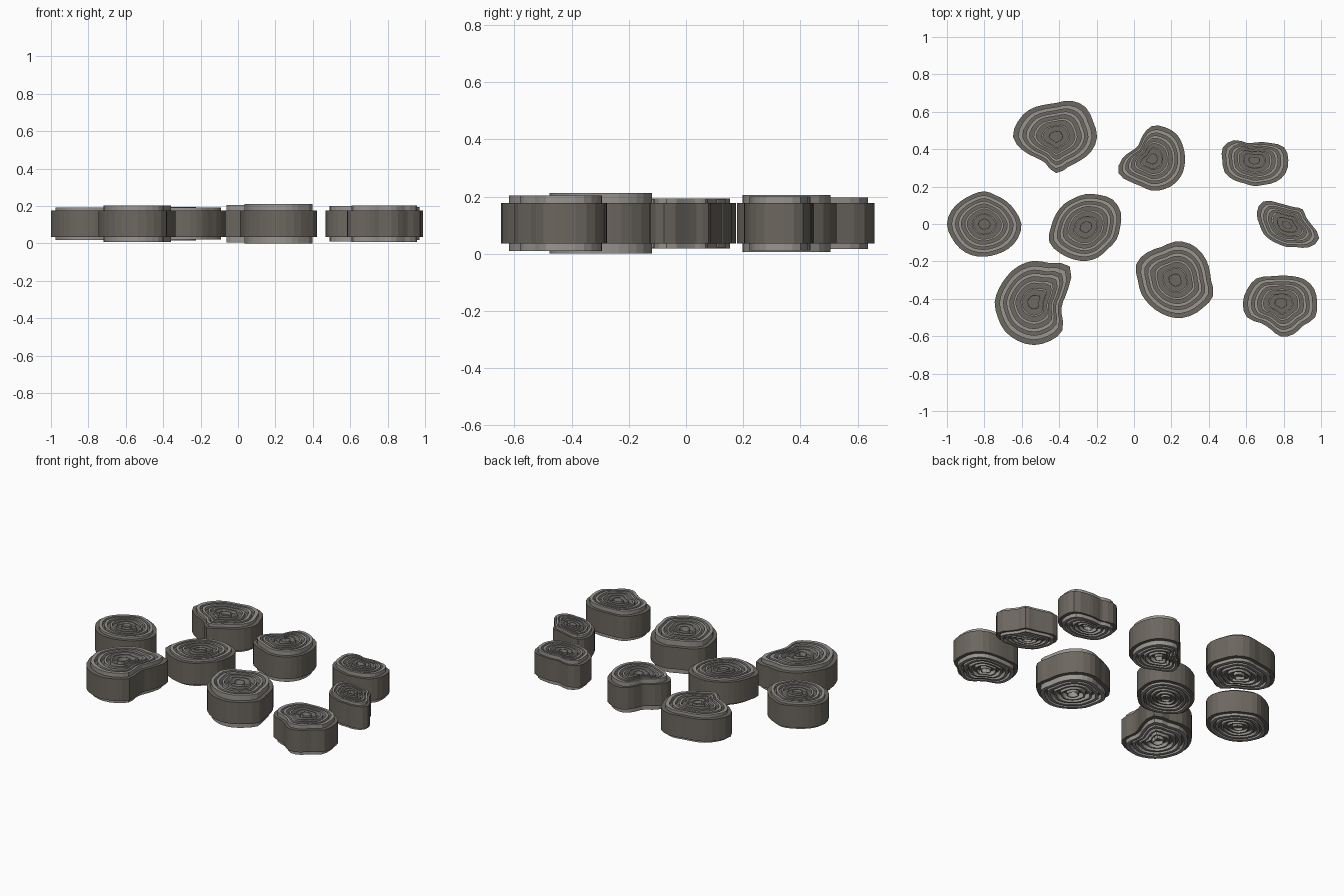
import bpy, bmesh, math

if "Cube" in bpy.data.objects:
    bpy.data.objects.remove(bpy.data.objects["Cube"])

MID = 0.106          # height of the stones' middle plane
BODY_HALF = 0.071    # half thickness of the dark body
RINGS = (0.88, 0.70, 0.52, 0.34, 0.17)


def material(name, rgb):
    m = bpy.data.materials.new(name)
    m.diffuse_color = (*rgb, 1)
    m.use_nodes = True
    m.node_tree.nodes["Principled BSDF"].inputs["Base Color"].default_value = m.diffuse_color
    return m


dark = material("dark_stone", (0.15, 0.135, 0.115))
light = material("light_ring", (0.32, 0.305, 0.285))


def outline(radii):
    """Closed smooth outline, two sides per measured radius (in hundredths)."""
    n = len(radii)
    out = []
    for i in range(n):
        a, b, c, d = (radii[(i + k) % n] / 100 for k in (-1, 0, 1, 2))
        for r, t in ((b, i), ((9 * (b + c) - a - d) / 16, i + 0.5)):
            ang = 2 * math.pi * t / n
            out.append((r * math.cos(ang), r * math.sin(ang)))
    return out


def finish(name, bm, loc, mat):
    bmesh.ops.recalc_face_normals(bm, faces=bm.faces)
    me = bpy.data.meshes.new(name)
    bm.to_mesh(me)
    bm.free()
    me.materials.append(mat)
    ob = bpy.data.objects.new(name, me)
    ob.location = loc
    bpy.context.collection.objects.link(ob)


def loop(bm, pts, scale, z):
    return [bm.verts.new((x * scale, y * scale, z)) for x, y in pts]


def bridge(bm, a, b):
    n = len(a)
    for i in range(n):
        j = (i + 1) % n
        bm.faces.new((a[i], a[j], b[j], b[i]))


def stone(label, x, y, half, radii):
    pts = outline(radii)
    loc = (x, y, MID)
    # solid body
    bm = bmesh.new()
    low, high = (loop(bm, pts, 1, z) for z in (-BODY_HALF, BODY_HALF))
    bridge(bm, low, high)
    bm.faces.new(low[::-1])
    bm.faces.new(high)
    finish(label + "_stone_body", bm, loc, dark)
    # concentric bands standing proud of the top and the underside
    bm = bmesh.new()
    for s in RINGS:
        loops = [loop(bm, pts, k, z) for k, z in
                 ((s, -half), (s, half), (s * 0.88, half), (s * 0.88, -half))]
        for i in range(4):
            bridge(bm, loops[i], loops[(i + 1) % 4])
    finish(label + "_stone_rings", bm, loc, light)


# stepping stones: centre, ring half height, radii every 22.5 degrees
stone("left", -0.80, 0, 0.087,
      (19.8, 18, 17, 16.5, 17.5, 17, 17.5, 19, 20, 19, 18.5, 18, 17.5, 17.5, 18.5, 19.5))
stone("front_left", -0.535, -0.417, 0.097,
      (15.5, 20, 27, 22.5, 22, 21, 20, 20, 21, 21, 22, 22.5, 23, 22.5, 21.5, 16))
stone("back_left", -0.417, 0.465, 0.09,
      (22, 21.5, 22.5, 21, 18.2, 18.5, 20.5, 22, 23, 19, 15.5, 15, 19.3, 17.2, 18, 20.3))
stone("back_middle", 0.096, 0.348, 0.1,
      (17.7, 18, 18.7, 18.3, 17.6, 13.3, 10.2, 11.5, 16, 19.5, 17, 15.7, 17, 17.5, 18, 18))
stone("back_right", 0.642, 0.342, 0.095,
      (18.3, 17.5, 12.8, 10.4, 9.3, 9.8, 15, 18, 17, 17, 15.2, 13.5, 13.9, 14.3, 16.5, 18.3))
stone("right", 0.818, -0.005, 0.088,
      (13.2, 11, 11.8, 10.3, 10.5, 12.8, 17.8, 17.5, 14.6, 13.3, 11.8, 11.2, 11.8, 12.8, 16.8, 18.6))
stone("middle", -0.257, -0.016, 0.085,
      (18.3, 20.2, 20.5, 18.6, 17.6, 16.7, 17, 17.5, 18.7, 21.2, 19.7, 18.6, 18.2, 17.5, 16.6, 17.7))
stone("front_middle", 0.22, -0.30, 0.106,
      (19.2, 19.4, 20.3, 21, 20.6, 19.2, 21, 22.5, 20, 19.5, 19, 19.3, 20.2, 20.8, 21, 22))
stone("front_right", 0.786, -0.422, 0.097,
      (19.3, 19.3, 17.8, 15.5, 14.6, 15.4, 18.5, 19.5, 20.4, 19.8, 15.2, 15, 18, 18, 17, 19.8))
